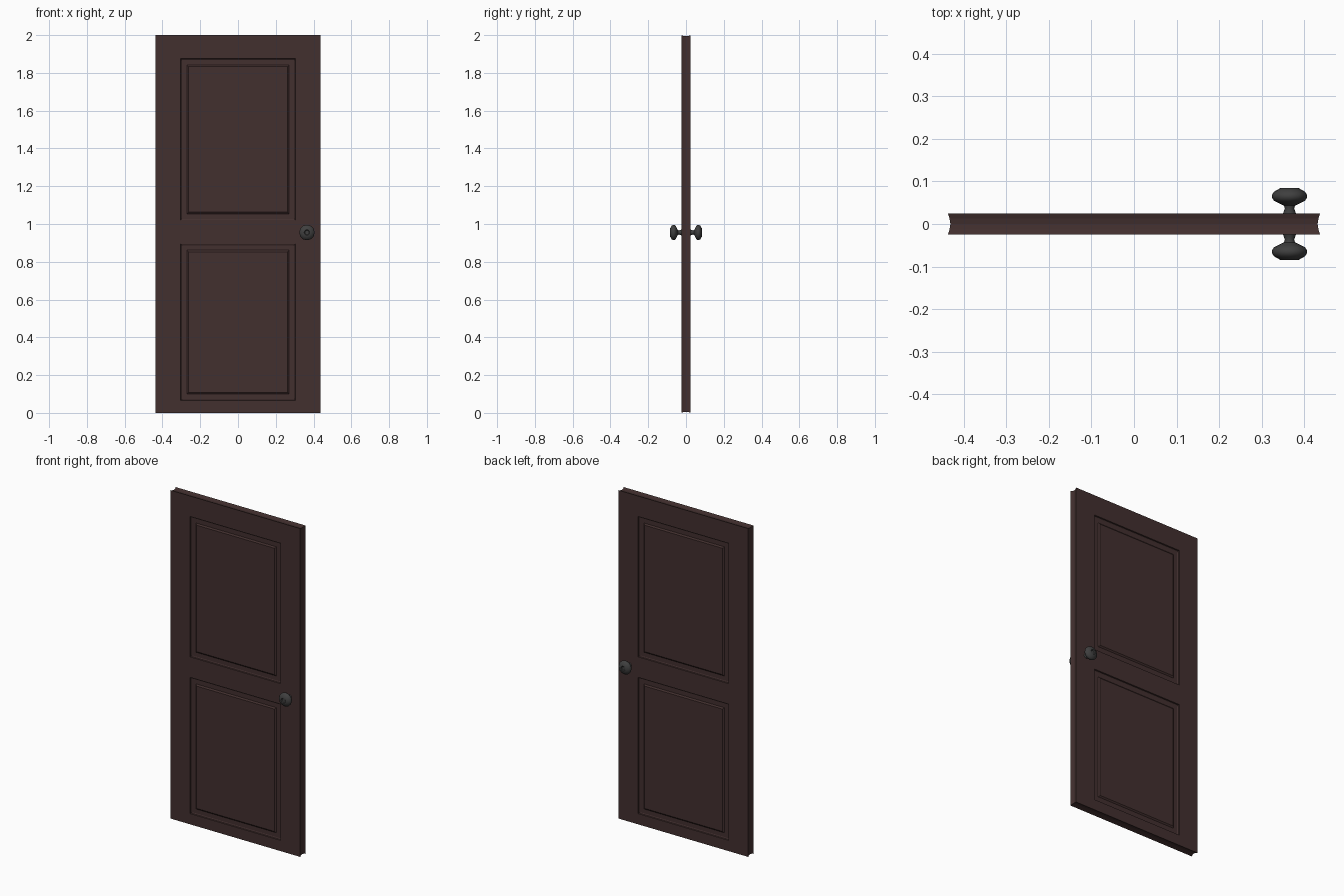
import bpy, bmesh, math

if "Cube" in bpy.data.objects:
    bpy.data.objects.remove(bpy.data.objects["Cube"])


def material(name, rgb):
    m = bpy.data.materials.new(name)
    m.diffuse_color = (*rgb, 1)
    m.use_nodes = True
    m.node_tree.nodes["Principled BSDF"].inputs["Base Color"].default_value = m.diffuse_color
    return m


def make_object(name, bm, mat):
    me = bpy.data.meshes.new(name)
    bm.to_mesh(me)
    bm.free()
    ob = bpy.data.objects.new(name, me)
    bpy.context.collection.objects.link(ob)
    me.materials.append(mat)
    # each part is modelled for the front and mirrored to the back
    mod = ob.modifiers.new("front_back", 'MIRROR')
    mod.use_axis = (False, True, False)
    mod.use_clip = True
    return ob


wood = material("dark_wood", (0.055, 0.029, 0.028))
metal = material("dark_metal", (0.05, 0.05, 0.05))

# Door leaf: front sheet with two panel cells
HALF, W, H = 0.025, 0.437, 2.0
xs = [-W, -0.305, 0.305, W]
zs = [0, 0.065, 0.895, 1.02, 1.875, H]
bm = bmesh.new()
grid = [[bm.verts.new((x, -HALF, z)) for x in xs] for z in zs]
panels = []
for j in range(len(zs) - 1):
    for i in range(len(xs) - 1):
        f = bm.faces.new((grid[j][i], grid[j][i + 1], grid[j + 1][i + 1], grid[j + 1][i]))
        if i == 1 and j in (1, 3):
            panels.append(f)
bm.normal_update()

# Rim: hollowed edge running back to the middle plane
edges = [e for e in bm.edges if e.is_boundary]
for y, inset in ((-0.013, 0.004), (0.0, 0.006)):
    new = bmesh.ops.extrude_edge_only(bm, edges=edges)["geom"]
    edges = [g for g in new if isinstance(g, bmesh.types.BMEdge)]
    for v in (g for g in new if isinstance(g, bmesh.types.BMVert)):
        v.co.y = y
        if abs(v.co.x) > 0.4:
            v.co.x = math.copysign(W - inset, v.co.x)
        if v.co.z < 0.03:
            v.co.z = inset
        elif v.co.z > 1.97:
            v.co.z = H - inset

# Panel moulding: stepped groove around a raised field
for thick, depth in ((0.003, -0.006), (0.008, -0.003), (0.037, 0.0),
                     (0.003, 0.002), (0.009, 0.005)):
    bmesh.ops.inset_individual(bm, faces=panels, thickness=thick, depth=depth)
bmesh.ops.recalc_face_normals(bm, faces=bm.faces[:])
if panels[0].normal.y > 0:
    bmesh.ops.reverse_faces(bm, faces=bm.faces[:])
make_object("door_leaf", bm, wood)

# Knob: turned profile (radius, distance from door centre)
profile = [(0.016, 0.020), (0.014, 0.028), (0.011, 0.036), (0.013, 0.043),
           (0.025, 0.049), (0.037, 0.055), (0.041, 0.062), (0.041, 0.069),
           (0.036, 0.076), (0.022, 0.084), (0.015, 0.085), (0.011, 0.081), (0.0, 0.080)]
bm = bmesh.new()
vs = [bm.verts.new((0.365 + r, -d, 0.955)) for r, d in profile]
es = [bm.edges.new(p) for p in zip(vs, vs[1:])]
bmesh.ops.spin(bm, geom=vs + es, cent=(0.365, 0, 0.955), axis=(0, 1, 0),
               angle=math.tau, steps=12)
bmesh.ops.remove_doubles(bm, verts=bm.verts[:], dist=1e-4)
bmesh.ops.recalc_face_normals(bm, faces=bm.faces[:])
cap = max(bm.faces, key=lambda f: -f.calc_center_median().y)
if cap.normal.y > 0:
    bmesh.ops.reverse_faces(bm, faces=bm.faces[:])
knob = make_object("door_knob", bm, metal)
bpy.context.view_layer.objects.active = knob
knob.select_set(True)
bpy.ops.object.shade_smooth_by_angle(angle=math.radians(40))
